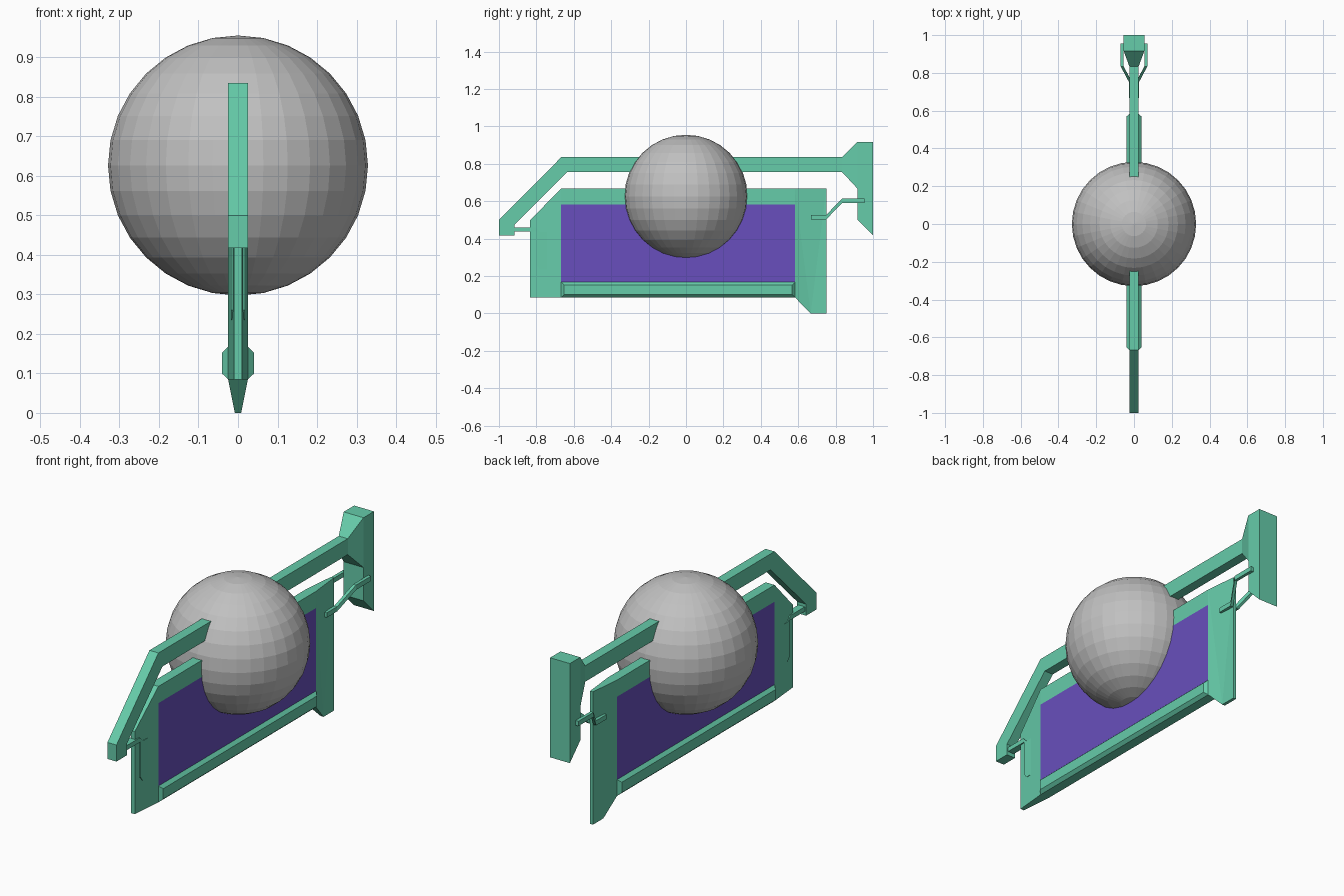
import bpy, bmesh
from mathutils import Vector

if "Cube" in bpy.data.objects:
    bpy.data.objects.remove(bpy.data.objects["Cube"])


def material(name, rgb):
    m = bpy.data.materials.new(name)
    m.diffuse_color = (*rgb, 1)
    m.use_nodes = True
    m.node_tree.nodes["Principled BSDF"].inputs["Base Color"].default_value = m.diffuse_color
    return m


TEAL = material("teal", (0.133, 0.604, 0.402))
PURPLE = material("purple", (0.138, 0.078, 0.51))
GREY = material("grey", (0.53, 0.53, 0.53))


def finish(bm, name, *mats):
    bmesh.ops.recalc_face_normals(bm, faces=bm.faces)
    mesh = bpy.data.meshes.new(name)
    bm.to_mesh(mesh)
    bm.free()
    obj = bpy.data.objects.new(name, mesh)
    for m in mats:
        mesh.materials.append(m)
    bpy.context.collection.objects.link(obj)
    return obj


def loft(name, rings):
    """Join closed rings of points and cap both ends."""
    bm = bmesh.new()
    loops = [[bm.verts.new(p) for p in r] for r in rings]
    n = len(loops[0])
    for a, b in zip(loops, loops[1:]):
        for i in range(n):
            j = (i + 1) % n
            bm.faces.new((a[i], a[j], b[j], b[i]))
    bm.faces.new(loops[0])
    bm.faces.new(loops[-1])
    return finish(bm, name, TEAL)


def plate(name, profile, half):
    """Side profile (y, z) extruded across x."""
    return loft(name, [[(x, y, z) for y, z in profile] for x in (-half, half)])


def rect_xz(y, hx, z0, z1):
    return [(-hx, y, z0), (hx, y, z0), (hx, y, z1), (-hx, y, z1)]


# Central ball
bm = bmesh.new()
bmesh.ops.create_uvsphere(bm, u_segments=32, v_segments=16, radius=0.329)
bmesh.ops.translate(bm, verts=bm.verts, vec=(0, 0, 0.626))
finish(bm, "ball", GREY)

# Main panel: both sides from a few regions, thinner toward its two ends
THIN = {-0.833: 0.01, 0.667: 0.008, 0.75: 0.008}
regions = [
    [(-0.833, 0.085), (-0.667, 0.085), (-0.667, 0.167), (-0.667, 0.583),
     (-0.667, 0.667), (-0.833, 0.5)],
    [(-0.667, 0.085), (0.583, 0.085), (0.583, 0.167), (-0.667, 0.167)],
    [(-0.667, 0.167), (0.583, 0.167), (0.583, 0.583), (-0.667, 0.583)],
    [(-0.667, 0.583), (0.583, 0.583), (0.583, 0.667), (-0.667, 0.667)],
    [(0.583, 0.085), (0.667, 0), (0.75, 0), (0.75, 0.667),
     (0.583, 0.667), (0.583, 0.583), (0.583, 0.167)],
]
bm = bmesh.new()
verts = {}
for side in (-1, 1):
    for k, region in enumerate(regions):
        loop = []
        for y, z in region:
            key = (side, y, z)
            if key not in verts:
                verts[key] = bm.verts.new((side * THIN.get(y, 0.025), y, z))
            loop.append(verts[key])
        bm.faces.new(loop).material_index = 1 if k == 2 else 0
# Rim joining the two sides
twin = {v: verts[(-s, y, z)] for (s, y, z), v in verts.items()}
for e in [e for e in bm.edges if e.is_boundary and e.verts[0].co.x > 0]:
    a, b = e.verts
    bm.faces.new((a, b, twin[b], twin[a]))
bmesh.ops.triangulate(bm, faces=[f for f in bm.faces if len(f.verts) > 4])
finish(bm, "window_panel", TEAL, PURPLE)

# Bevelled sill on each side of the panel
for side, label in ((-1, "left"), (1, "right")):
    loft(label + "_sill", [
        [(side * x, y, z) for y, z in
         ((-0.667 + d, 0.085 + d), (0.583 - d, 0.085 + d),
          (0.583 - d, 0.167 - d), (-0.667 + d, 0.167 - d))]
        for x, d in ((0.02, 0), (0.025, 0), (0.041, 0.015))])

# Overhead rail, bent down at the front
plate("rail", [(-1, 0.417), (-0.917, 0.417), (-0.917, 0.475), (-0.635, 0.755),
               (0.84, 0.755), (0.84, 0.835), (-0.667, 0.835), (-1, 0.5)], 0.025)

# Flare from the rail into the rear block
loft("rail_flare", [rect_xz(0.835, 0.025, 0.755, 0.835),
                    rect_xz(0.917, 0.055, 0.667, 0.917)])
plate("rear_block", [(0.917, 0.5), (1, 0.417), (1, 0.917), (0.917, 0.917)], 0.055)

# Front latch linking the rail and the panel
plate("front_latch", [(-0.925, 0.46), (-0.805, 0.46), (-0.78, 0.435),
                      (-0.7, 0.435), (-0.7, 0.235), (-0.78, 0.235),
                      (-0.8, 0.26), (-0.8, 0.437), (-0.925, 0.437)], 0.018)

# Pair of bent struts linking the rear block and the panel
path = [(0.063, 0.955, 0.602), (0.063, 0.835, 0.602),
        (0.018, 0.75, 0.515), (0.018, 0.667, 0.515)]
for side, label in ((-1, "left"), (1, "right")):
    loft(label + "_strut", [
        [(side * x + dx, y, z + dz) for dx, dz in
         ((-0.008, -0.012), (0.008, -0.012), (0.008, 0.012), (-0.008, 0.012))]
        for x, y, z in path])
